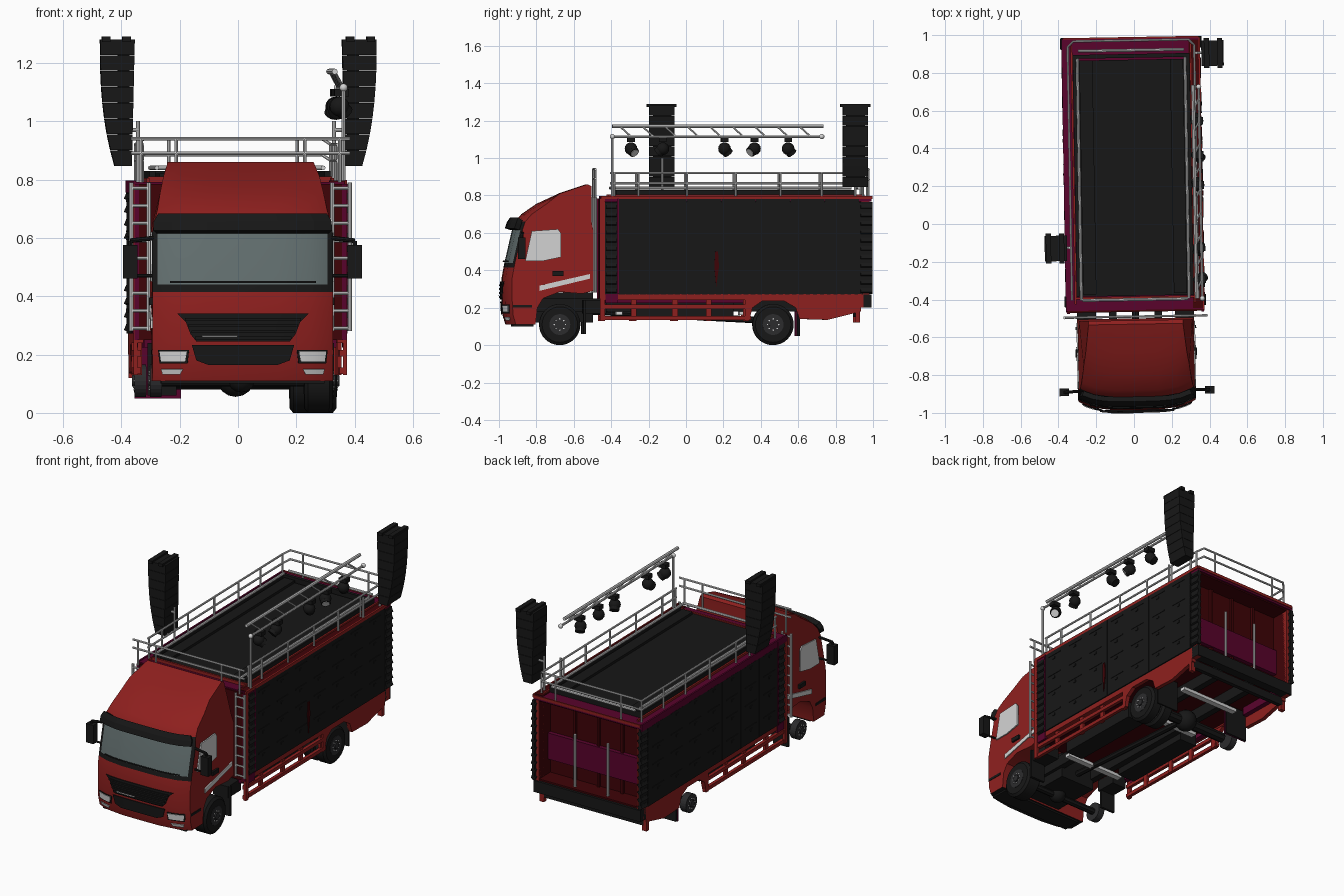
import bpy, bmesh, math
from mathutils import Vector, Matrix

if "Cube" in bpy.data.objects:
    bpy.data.objects.remove(bpy.data.objects["Cube"], do_unlink=True)


def material(name, *rgb):
    m = bpy.data.materials.new(name)
    m.use_nodes = True
    m.diffuse_color = (*rgb, 1)
    m.node_tree.nodes["Principled BSDF"].inputs["Base Color"].default_value = (*rgb, 1)
    return m


RED = material("truck red", .27, .014, .013)
CRIMSON = material("crimson", .1, .001, .025)
DARK_RED = material("dark red", .05, .001, .002)
BLACK = material("black", .0085, .0085, .0085)
GLASS = material("windscreen glass", .12, .155, .155)
PALE = material("pale window", .65, .65, .65)
STEEL = material("rail steel", .65, .65, .65)
RIM = material("wheel grey", .025, .025, .027)
YAW = Matrix.Rotation(math.radians(1), 4, 'Z')   # vehicle stands slightly turned


class Part:
    """Collects simple solids into one object."""
    def __init__(self, name, *mats):
        self.name, self.mats, self.bm = name, mats, bmesh.new()

    def box(self, x0, x1, y0, y1, z0, z1, tilt=0):
        m = Matrix.Translation(((x0 + x1) / 2, (y0 + y1) / 2, (z0 + z1) / 2)) \
            @ Matrix.Rotation(tilt, 4, 'Y') @ Matrix.Diagonal((x1 - x0, y1 - y0, z1 - z0, 1))
        bmesh.ops.create_cube(self.bm, size=1, matrix=m)
        return self

    def bar(self, p, q, r, n=8, r2=None):
        p, q = Vector(p), Vector(q)
        m = Matrix.Translation((p + q) / 2) @ (q - p).to_track_quat('Z', 'Y').to_matrix().to_4x4()
        bmesh.ops.create_cone(self.bm, cap_ends=True, segments=n, radius1=r,
                              radius2=r2 or r, depth=(q - p).length, matrix=m)
        return self

    def ball(self, c, r):
        bmesh.ops.create_uvsphere(self.bm, u_segments=12, v_segments=8, radius=r,
                                  matrix=Matrix.Translation(c))
        return self

    def prism(self, pts, vec):
        f = self.bm.faces.new([self.bm.verts.new(p) for p in pts])
        g = bmesh.ops.extrude_face_region(self.bm, geom=[f], use_keep_orig=True)
        bmesh.ops.translate(self.bm, vec=vec, verts=[v for v in g["geom"] if isinstance(v, bmesh.types.BMVert)])
        return self

    def side(self, yz, x0, x1):
        return self.prism([(x0, y, z) for y, z in yz], (x1 - x0, 0, 0))

    def done(self, mirror=False, smooth=False):
        bm = self.bm
        if mirror:
            g = bmesh.ops.duplicate(bm, geom=bm.verts[:] + bm.edges[:] + bm.faces[:])["geom"]
            bmesh.ops.scale(bm, vec=(-1, 1, 1), verts=[v for v in g if isinstance(v, bmesh.types.BMVert)])
        bmesh.ops.recalc_face_normals(bm, faces=bm.faces[:])
        bm.transform(YAW)
        me = bpy.data.meshes.new(self.name)
        bm.to_mesh(me)
        bm.free()
        ob = bpy.data.objects.new(self.name, me)
        bpy.context.collection.objects.link(ob)
        for m in self.mats:
            me.materials.append(m)
        if smooth:
            bpy.ops.object.select_all(action='DESELECT')
            ob.select_set(True)
            bpy.context.view_layer.objects.active = ob
            bpy.ops.object.shade_smooth_by_angle(angle=math.radians(35))
        return ob


# Cab: side profile (y, z, half width) swept across with a bowed front
W, BOW = .31, .05
PROFILE = [(-.965, .11, W), (-.98, .16, W), (-.985, .24, W), (-.985, .36, W), (-.975, .415, W),
           (-.97, .44, W), (-.93, .615, W), (-.915, .66, .3), (-.88, .7, .29), (-.8, .755, .28),
           (-.68, .81, .268), (-.53, .86, .25), (-.51, .85, .25), (-.51, .66, .3), (-.5, .61, W),
           (-.5, .29, W), (-.56, .275, W), (-.68, .285, W), (-.77, .25, W), (-.8, .2, W), (-.81, .11, W)]
FRONT = 10
cab = Part("cab", RED, GLASS, BLACK)
rows = []
for s in (-1, -.94, -.75, -.4, 0, .4, .75, .94, 1):
    rows.append((s, [cab.bm.verts.new((s * w, y + (BOW * s ** 4 if i < FRONT else 0), z))
                     for i, (y, z, w) in enumerate(PROFILE)]))
for (s0, a), (s1, b) in zip(rows, rows[1:]):
    for i in range(len(a)):
        j = (i + 1) % len(a)
        f = cab.bm.faces.new((a[i], a[j], b[j], b[i]))
        if i == 5:
            f.material_index = 1 if max(abs(s0), abs(s1)) < .97 else 2
        elif i in (4, 6, 20):
            f.material_index = 2
for end in (rows[0][1], rows[-1][1]):
    cab.bm.faces.new(end)
cab.done(smooth=True)


def front_y(x, z):
    for (y0, z0, _), (y1, z1, _) in zip(PROFILE, PROFILE[1:FRONT]):
        if z0 <= z <= z1:
            return y0 + (y1 - y0) * (z - z0) / (z1 - z0) + BOW * (x / W) ** 4
    return PROFILE[0][0]


def front_patch(name, mat, edges, out=.006, thick=.004, mirror=False):
    """Curved plate on the cab nose; edges are (z, x0, x1) from the bottom up."""
    p, prev, n = Part(name, mat), None, 10
    for z, x0, x1 in edges:
        xs = [x0 + (x1 - x0) * k / n for k in range(n + 1)]
        row = [p.bm.verts.new((x, front_y(x, z) - out, z)) for x in xs]
        if prev:
            for k in range(n):
                p.bm.faces.new((prev[k], prev[k + 1], row[k + 1], row[k]))
        prev = row
    mod = p.done(mirror).modifiers.new("thickness", 'SOLIDIFY')
    mod.thickness, mod.offset = thick, 0


front_patch("sun_visor", BLACK, [(.62, -.3, .3), (.65, -.3, .3), (.675, -.285, .285)], .025, .03)
front_patch("upper_grille", BLACK, [(.245, -.16, .16), (.27, -.18, .18), (.31, -.195, .195), (.34, -.225, .225)])
front_patch("lower_grille", BLACK, [(.165, -.12, .12), (.18, -.16, .16), (.232, -.175, .175)])
for k in range(4):
    z, h = .252 + .021 * k, .165 + .011 * k
    front_patch(f"grille_bar_{k}", BLACK, [(z, -h, h), (z + .01, -h, h)], .011, .008)
front_patch("grille_trim", STEEL, [(.262, -.14, -.02), (.266, -.14, -.02)], .017)
front_patch("lamp_housing", BLACK, [(.17, .19, .285), (.216, .185, .29)], .005, mirror=True)
front_patch("headlight", PALE, [(.177, .198, .28), (.211, .192, .285)], .009, mirror=True)
front_patch("fog_light", PALE, [(.132, .215, .275), (.15, .205, .28)], mirror=True)
front_patch("wiper", BLACK, [(.445, -.25, .25), (.452, -.25, .25)], .008)

# Cab sides
Part("door_window", PALE).side([(-.865, .45), (-.83, .61), (-.69, .62), (-.675, .6), (-.675, .47),
                                (-.77, .45)], .306, .314).done(True)
Part("door_stripe", STEEL).side([(-.79, .29), (-.52, .355), (-.52, .38), (-.79, .318)], .307, .314).done(True)
Part("door_handle", BLACK).box(.305, .318, -.72, -.66, .37, .395).done(True)
Part("cab_step", BLACK).box(.305, .313, -.93, -.83, .2, .215).done(True)
mirrors = Part("mirrors", BLACK).box(.36, .41, -.905, -.865, .46, .575)
mirrors.bar((.3, -.88, .6), (.385, -.885, .59), .008).bar((.385, -.885, .59), (.385, -.885, .5), .008)
mirrors.bar((.3, -.88, .47), (.37, -.885, .47), .006).done(True)

# Chassis and running gear
ch = Part("chassis", BLACK)
for sx in (-.12, .12):
    ch.box(sx - .02, sx + .02, -.93, .9, .18, .25)
ch.box(-.28, .28, -.93, -.82, .1, .15).box(-.12, .12, -.85, -.5, .12, .28)
ch.ball((0, -.68, .12), .05).ball((0, .46, .12), .065)
ch.bar((-.28, -.68, .11), (.28, -.68, .11), .02).bar((-.28, .46, .11), (.28, .46, .11), .03)
ch.bar((0, -.5, .18), (0, .46, .13), .018)
for sx in (-1, 1):
    ch.box(sx * .2 - .06, sx * .2 + .06, -.3, .25, .14, .24)
    ch.box(sx * .26 - .05, sx * .26 + .05, -.56, -.43, .17, .24).box(sx * .27 - .05, sx * .27 + .05, -.555, -.54, .06, .24)
    ch.box(sx * .265 - .075, sx * .265 + .075, .594, .604, .05, .24)
ch.box(-.34, .34, .9, .925, .15, .2)
ch.done(smooth=True)
cross = Part("cross_members", STEEL)
for y in (-.36, .3, .66):
    cross.box(-.2, .2, y - .018, y + .018, .16, .18)
cross.done()
Part("mud_flap_facing", CRIMSON).box(-.345, -.185, .586, .594, .05, .24).done()


def tyre(name, x0, x1, y):
    t, r = Part(name, BLACK), .11
    t.bar((x0 + .012, y, r), (x1 - .012, y, r), r, 32)
    t.bar((x0, y, r), (x0 + .012, y, r), r - .015, 32, r)
    t.bar((x1 - .012, y, r), (x1, y, r), r, 32, r - .015).done(smooth=True)


tyre("front_tyre", .215, .312, -.68)
tyre("rear_outer_tyre", .27, .345, .46)
tyre("rear_inner_tyre", .185, .26, .46)
for name, y, x in (("front", -.68, .314), ("rear", .46, .347)):
    rim = Part(name + "_rims", RIM).bar((x - .04, y, .11), (x, y, .11), .056, 24)
    rim.bar((x - .01, y, .11), (x + .008, y, .11), .02, 12).done(True)
    nuts = Part(name + "_wheel_nuts", STEEL)
    for k in range(8):
        a = k * math.tau / 8
        c = (y + .03 * math.cos(a), .11 + .03 * math.sin(a))
        nuts.bar((x - .005, *c), (x + .004, *c), .004, 6)
    nuts.done(True)

# Body shell, open at the back
H = .36
Part("body_walls", BLACK).box(H - .02, H, -.46, .94, .27, .765).done(True)
Part("wall_lining", DARK_RED).box(H - .03, H - .021, -.44, .97, .27, .765).done(True)
Part("front_wall", DARK_RED).box(-H, H, -.465, -.44, .25, .785).done()
Part("front_wall_edges", CRIMSON).box(H - .012, H + .003, -.47, -.46, .25, .785).done(True)
Part("body_floor", DARK_RED).box(-H + .01, H - .01, -.45, .97, .25, .28).done()
Part("floor_beams", CRIMSON).box(.3, .33, -.455, .3, .225, .252).box(.3, .33, .62, .93, .2, .252) \
    .box(H - .01, H + .003, -.438, -.37, .225, .272).done(True)
Part("roof", CRIMSON).box(-H, H, -.455, .985, .768, .792).done()
Part("right_roof_edge", DARK_RED).box(.305, H, -.45, .97, .785, .796).done()
Part("ceiling_lining", DARK_RED).box(-H + .03, H - .03, .84, .975, .76, .768).done()
Part("corner_posts", RED).box(H - .008, H + .006, -.465, -.44, .13, .785).box(H - .03, H, .93, .975, .2, .768).done(True)
Part("corner_strips", CRIMSON).box(H - .01, H + .009, -.376, -.366, .272, .785).done(True)
Part("left_roof_trim", RED).box(H - .002, H + .006, -.46, .985, .78, .798).done()
Part("right_roof_trim", CRIMSON).box(-H - .008, -H + .002, -.46, .985, .755, .796).done()
Part("roof_end_trim", RED).box(-H, H, .982, .99, .78, .797).done()
Part("inner_back_wall", DARK_RED).box(-.33, .33, .84, .86, .28, .76).done()
ribs = Part("inner_wall_ribs", DARK_RED)
for x in (-.16, 0, .16):
    ribs.box(x - .008, x + .008, .86, .875, .28, .76)
ribs.done()
Part("inner_panel", CRIMSON).box(-.33, .33, .86, .885, .37, .53).done()
Part("inner_poles", STEEL).bar((.11, .94, .27), (.11, .94, .6), .008).done(True)
Part("tailgate", BLACK).box(-H, H, .93, .985, .2, .27).done()

# Side panel wall with handles and catches
panels = Part("side_panels", BLACK)
cols, step = 7, 1.29 / 7
for i in range(cols):
    y = -.37 + i * step
    panels.box(H - .005, H + .006, y + .001, y + step - .001, .272, .78)
    for z in (.35, .49, .6, .73):
        panels.box(H, H + .01, y + .07, y + .09, z - .007, z + .007)
        panels.box(H, H + .009, y + .03, y + .14, z + .02, z + .026)
panels.done(True)
Part("side_mark", DARK_RED).side([(.145, .42), (.155, .31), (.17, .42), (.165, .5), (.15, .5)], H + .005, H + .011).done()

# Louvre stacks on the four corners
louvres = Part("corner_louvres", BLACK)
for y0, y1 in ((-.435, -.378), (.928, .99)):
    louvres.box(H - .012, H + .004, y0, y1, .275, .765)
    for k in range(11):
        z = .278 + k * .045
        louvres.box(H - .016, H + .011, y0, y1, z, z + .022, -.4)
louvres.done(True)

# Lower skirts: guard rails and wheel arch panels
sk = Part("side_skirts", RED).box(.332, H, -.46, .93, .24, .272)
for z in (.145, .205):
    sk.box(.34, H, -.46, .34, z - .011, z + .011)
for y in (-.3, -.08, .1, .3):
    sk.box(.335, .35, y, y + .03, .13, .25)
sk.side([(.33, .13), (.35, .2), (.4, .235), (.52, .235), (.58, .2), (.6, .14), (.75, .135), (.93, .18),
         (.93, .255), (.31, .255), (.31, .13)], .335, H)
sk.box(.33, H, .9, .925, .12, .18).done(True)

# Roof deck and railings
deck = Part("roof_deck", BLACK).box(-.295, .295, -.38, .87, .785, .805)
for s in (-1, 1):
    deck.box(s * .24 - .035, s * .24 + .035, -.37, .87, .8, .82).box(s * .3 - .01, s * .3 + .01, -.38, .9, .785, .83)
deck.box(-.3, .3, .88, .9, .785, .83).done()
edge = Part("deck_edging", RED)
for s in (-1, 1):
    edge.box(s * .316 - .005, s * .316 + .005, -.42, .95, .785, .805)
edge.box(-.316, .316, -.395, -.383, .785, .81).done()
low = Part("deck_rails", STEEL)
for x in (-.285, .285):
    low.bar((x, -.4, .84), (x, .88, .84), .008)
for y in (-.4, .92):
    low.bar((-.28, y, .84), (.28, y, .84), .008)
low.done(smooth=True)
RX, Y0, Y1 = .335, -.4, .972
rail = Part("roof_railing", STEEL)
for z in (.865, .92):
    top = z + .02
    path = [(-RX, Y0, z), (-RX, Y1 - .03, z), (-RX + .03, Y1, top), (RX - .03, Y1, top), (RX, Y1 - .03, z), (RX, Y0, z)]
    for p, q in zip(path, path[1:]):
        rail.bar(p, q, .006)
for y in (-.39, -.26, 0, .26, .5, .72, .94):
    for x in (-RX, RX):
        rail.bar((x, y, .79), (x, y, .92), .006)
for x in (-.22, .22):
    rail.bar((x, Y1, .79), (x, Y1, .94), .006)
rail.done(smooth=True)

# Ladders and upper guard between cab and body
lad = Part("front_ladders", STEEL)
for z in (.89, .94):
    lad.bar((-.375, -.49, z), (.375, -.49, z), .006)
for s in (-1, 1):
    for x in (.315, .375):
        lad.bar((s * x, -.49, .28), (s * x, -.49, .79), .008)
    for k in range(9):
        z = .29 + k * .06
        lad.bar((s * .315, -.49, z), (s * .375, -.49, z), .006)
    for x in (.22, .34):
        lad.bar((s * x, -.49, .79), (s * x, -.49, .94), .006)
lad.done(smooth=True)

# Lighting truss with hanging lamps
TX = .355
tr = Part("light_truss", STEEL).bar((TX - .03, -.4, 1.17), (TX - .03, .73, 1.17), .01)
tr.bar((TX, -.4, 1.115), (TX, .72, 1.115), .007)
for k in range(9):
    y = -.36 + k * .12
    tr.bar((TX - .03, y, 1.17), (TX, y + .06, 1.115), .005)
for y in (-.4, .72):
    tr.ball((TX, y, 1.115), .014)
tr.bar((TX, -.4, .78), (TX, -.4, 1.115), .007).bar((TX, .72, .78), (TX, .72, .92), .006).done(smooth=True)
lamps, lenses = Part("stage_lamps", BLACK), Part("lamp_lenses", STEEL)
for k, y in enumerate((-.3, -.13, .2, .36, .54)):
    c = Vector((TX - .012, y, 1.05))
    lamps.box(TX - .03, TX + .02, y - .02, y + .02, 1.085, 1.11).ball(c, .034)
    lit = k in (0, 3)
    d = Vector((.5 if lit else -.2, -.6 if k % 2 else .4, -.5)).normalized()
    lamps.bar(c, c + d * .036, .028, 12)
    if lit:
        lenses.bar(c + d * .034, c + d * .039, .022, 12)
lamps.done(smooth=True)
lenses.done()

# Curved loudspeaker stacks
for name, s, xo, y0 in (("right_speaker", -1, .475, -.19), ("left_speaker", 1, .49, .83)):
    sp, n = Part(name, BLACK), 8

    def level(t):
        return xo - .05 * t ** 2.6, xo - .118 + .01 * t, 1.28 - .435 * t
    for k in range(n):
        a, b = level(k / n), level((k + .97) / n)
        sp.prism([(s * a[0], y0, a[2]), (s * a[1], y0, a[2]), (s * b[1], y0, b[2]), (s * b[0], y0, b[2])],
                 (0, .135, 0))
    x0, x1 = sorted((s * (xo - .1), s * (xo - .06)))
    sp.box(x0, x1, y0 + .02, y0 + .12, .88, 1.27)
    for c in (xo - .09, xo - .02):
        sp.box(s * c - .014, s * c + .014, y0 - .012, y0 + .147, 1.272, 1.29)
    sp.done()
    mount = Part(name + "_mount", STEEL).bar((s * .345, y0 + .07, .78), (s * .345, y0 + .07, 1.0), .007)
    mount.bar((s * .345, y0 + .07, .97), (s * (xo - .09), y0 + .07, .97), .007).done()
